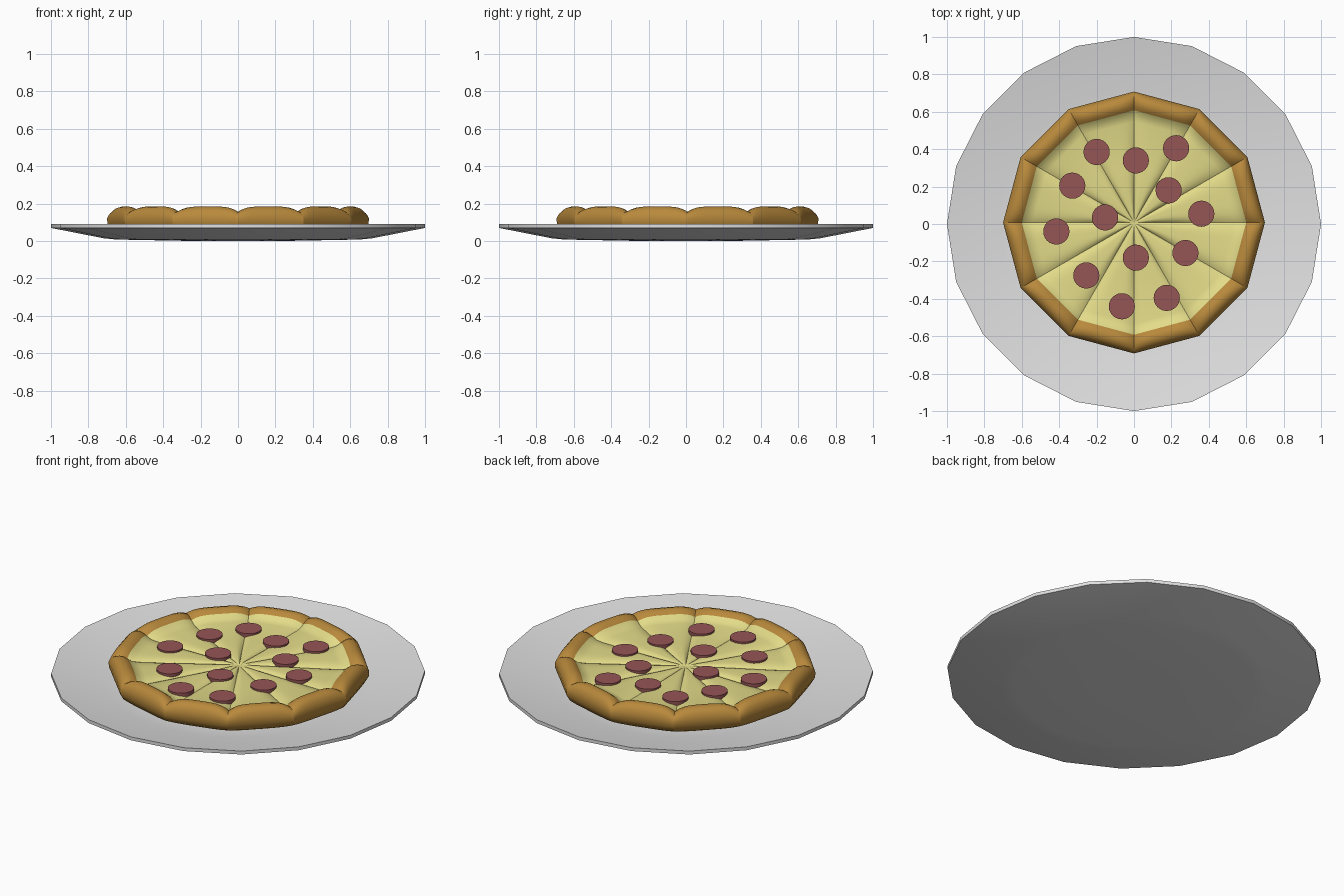
import bpy, bmesh
from math import sin, cos, pi, radians
from mathutils import Vector

cube = bpy.data.objects.get("Cube")
if cube:
    bpy.data.objects.remove(cube, do_unlink=True)


def material(name, rgb):
    mat = bpy.data.materials.new(name)
    mat.use_nodes = True
    colour = (*rgb, 1)
    mat.diffuse_color = colour
    mat.node_tree.nodes["Principled BSDF"].inputs["Base Color"].default_value = colour
    return mat


plate_grey = material("plate grey", (0.75, 0.75, 0.75))
cheese = material("cheese yellow", (0.77, 0.71, 0.25))
crust = material("crust brown", (0.48, 0.25, 0.045))
salami = material("salami red", (0.30, 0.09, 0.09))


def finish(bm, name, mats, angle):
    mesh = bpy.data.meshes.new(name)
    bm.to_mesh(mesh)
    bm.free()
    for mat in mats:
        mesh.materials.append(mat)
    mesh.shade_smooth()
    mesh.set_sharp_from_angle(angle=radians(angle))
    return add(name, mesh)


def add(name, mesh):
    obj = bpy.data.objects.new(name, mesh)
    bpy.context.collection.objects.link(obj)
    return obj


def skin(rows, crust_from=None):
    """Join rows of points, ordered outward, into one surface."""
    bm = bmesh.new()
    grid = [[bm.verts.new(p) for p in row] for row in rows]
    for i, (a, b) in enumerate(zip(grid, grid[1:])):
        for j in range(len(a) - 1):
            face = bm.faces.new((a[j], b[j], b[j + 1], a[j + 1]))
            if crust_from is not None and i >= crust_from:
                face.material_index = 1
    bmesh.ops.remove_doubles(bm, verts=bm.verts, dist=1e-5)
    return bm


# Plate: shallow lathed dish with a thin upright rim
plate_profile = [(0, .028), (.62, .028), (.72, .037), (1, .09),
                 (1, .07), (.72, .015), (.65, .008), (.23, 0), (0, 0)]
sides = 20
rows = [[(r * cos(2 * pi * k / sides), r * sin(2 * pi * k / sides), z)
         for k in range(sides + 1)] for r, z in plate_profile]
finish(skin(rows), "plate", [plate_grey], 40)

# Slice: radius, height along the middle, height along the cut
slice_profile = [(0, .128, .128), (.06, .135, .122), (.3, .14, .125),
                 (.54, .138, .124), (.575, .145, .128), (.6, .165, .14),
                 (.62, .18, .15), (.645, .185, .156), (.67, .178, .152),
                 (.69, .158, .14), (.7, .125, .12), (.698, .09, .09),
                 (.68, .055, .06), (.64, .035, .04), (0, .03, .03)]
start, end = Vector((1, 0, 0)), Vector((cos(pi / 6), sin(pi / 6), 0))
steps = 16
rows = []
for r, middle, cut in slice_profile:
    row = []
    for j in range(steps + 1):
        # Points gather toward the cuts, where the slice rounds off
        u = -cos(pi * j / steps)
        point = start.lerp(end, (u + 1) / 2) * r
        point.z = cut + (middle - cut) * (1 - abs(u) ** 4)
        row.append(point)
    rows.append(row)
first = finish(skin(rows, crust_from=5), "pizza_slice_1", [cheese, crust], 50)
slices = [first] + [add(f"pizza_slice_{n}", first.data) for n in range(2, 13)]
for n, piece in enumerate(slices):
    piece.location.y = .008
    piece.rotation_euler.z = n * pi / 6

# Salami: thin discs sunk into the cheese
spots = [(-.20, .385), (.01, .34), (.225, .405), (-.33, .205), (.185, .18),
         (.36, .055), (-.155, .035), (-.415, -.04), (.01, -.18),
         (.275, -.155), (-.255, -.275), (-.065, -.44), (.175, -.395)]
bm = bmesh.new()
bmesh.ops.create_cone(bm, cap_ends=True, segments=24, radius1=.07, radius2=.07, depth=.03)
disc = finish(bm, "salami_1", [salami], 40)
discs = [disc] + [add(f"salami_{n}", disc.data) for n in range(2, len(spots) + 1)]
for obj, (x, y) in zip(discs, spots):
    obj.location = (x, y, .134)
